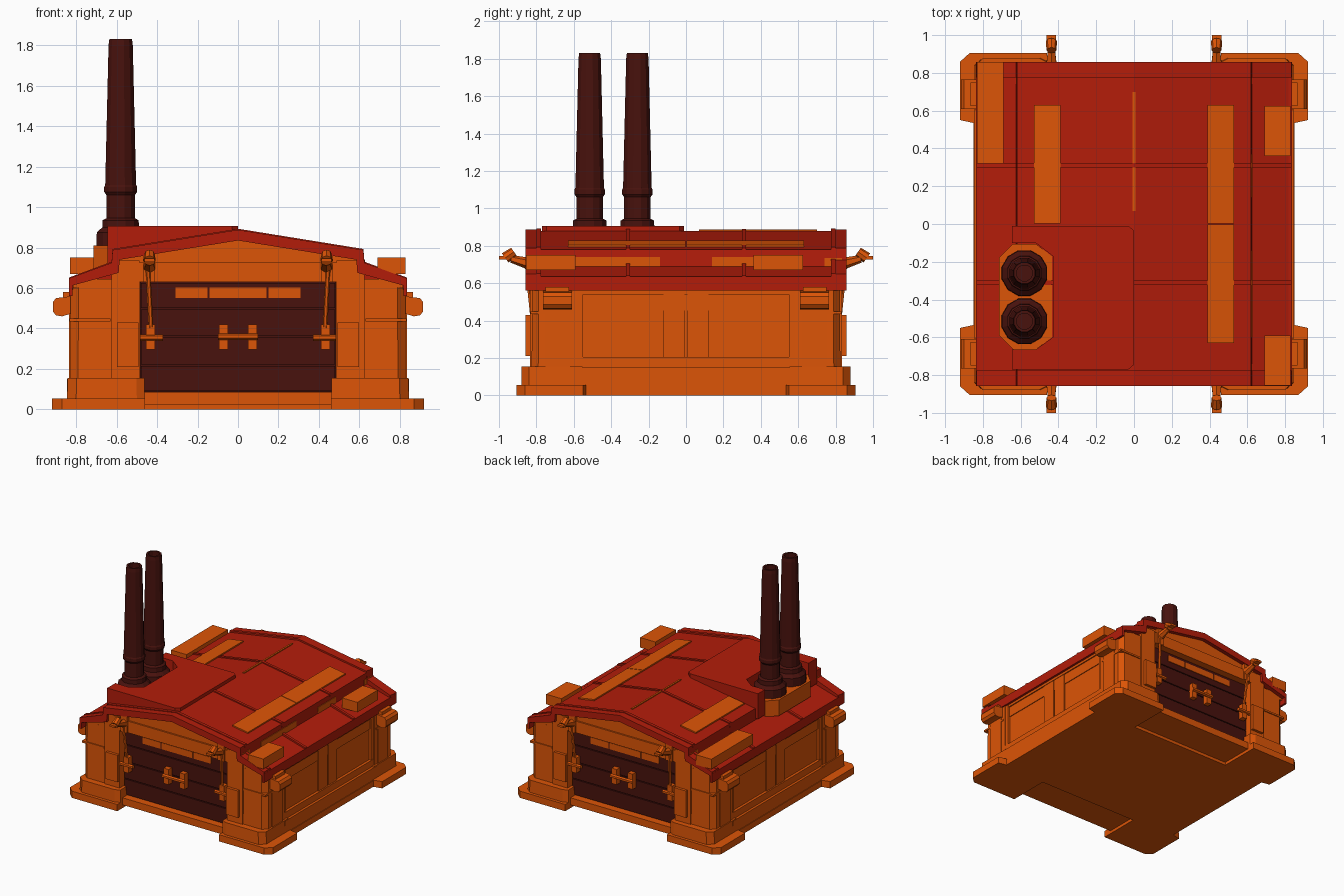
import bpy, bmesh, math
from mathutils import Vector

if "Cube" in bpy.data.objects:
    bpy.data.objects.remove(bpy.data.objects["Cube"])


def material(name, rgb):
    m = bpy.data.materials.new(name)
    m.diffuse_color = (*rgb, 1)
    m.use_nodes = True
    m.node_tree.nodes["Principled BSDF"].inputs["Base Color"].default_value = m.diffuse_color
    return m


ORANGE = material("orange", (0.72, 0.09, 0.002))
RED = material("red", (0.45, 0.012, 0.003))
DARK = material("dark_maroon", (0.065, 0.006, 0.004))


def finish(name, bm, mat, mirror=""):
    bmesh.ops.recalc_face_normals(bm, faces=bm.faces)
    me = bpy.data.meshes.new(name)
    bm.to_mesh(me)
    bm.free()
    me.materials.append(mat)
    ob = bpy.data.objects.new(name, me)
    bpy.context.collection.objects.link(ob)
    if mirror:
        mod = ob.modifiers.new("mirror", 'MIRROR')
        mod.use_axis = ("x" in mirror, "y" in mirror, False)
        mod.use_mirror_merge = False
    return ob


def prism(name, pts, axis, lo, hi, mat, mirror="", taper=1.0):
    """Extrude a 2D outline along an axis; taper scales the far end about its centre."""
    bm = bmesh.new()
    cu = sum(p[0] for p in pts) / len(pts)
    cv = sum(p[1] for p in pts) / len(pts)

    def put(u, v, w):
        return {"x": (w, u, v), "y": (u, w, v), "z": (u, v, w)}[axis]
    a = [bm.verts.new(put(u, v, lo)) for u, v in pts]
    b = [bm.verts.new(put(cu + (u - cu) * taper, cv + (v - cv) * taper, hi)) for u, v in pts]
    bm.faces.new(a)
    bm.faces.new(b)
    n = len(pts)
    for i in range(n):
        bm.faces.new((a[i], a[(i + 1) % n], b[(i + 1) % n], b[i]))
    return finish(name, bm, mat, mirror)


def box(name, x0, x1, y0, y1, z0, z1, mat, mirror="", taper=1.0):
    return prism(name, [(x0, y0), (x1, y0), (x1, y1), (x0, y1)], "z", z0, z1, mat, mirror, taper)


def lathe(name, profile, x, y, sides, mat):
    bm = bmesh.new()
    rings = []
    for r, z in profile:
        rings.append([bm.verts.new((x + r * math.cos(2 * math.pi * (i + .5) / sides),
                                    y + r * math.sin(2 * math.pi * (i + .5) / sides), z)) for i in range(sides)])
    for a, b in zip(rings, rings[1:]):
        for i in range(sides):
            j = (i + 1) % sides
            bm.faces.new((a[i], a[j], b[j], b[i]))
    bm.faces.new(rings[0])
    bm.faces.new(rings[-1])
    return finish(name, bm, mat)


def bar(name, p, q, r, sides, mat, mirror="", r2=None):
    bm = bmesh.new()
    p, q = Vector(p), Vector(q)
    d = q - p
    rot = d.to_track_quat('Z', 'Y').to_matrix().to_4x4()
    rot.translation = (p + q) / 2
    bmesh.ops.create_cone(bm, cap_ends=True, segments=sides, radius1=r, radius2=r if r2 is None else r2,
                          depth=d.length, matrix=rot)
    return finish(name, bm, mat, mirror)


# Foundation: slab, raised door sills, chamfered corner pads and plinths
box("base_slab", -.85, .85, -.56, .56, 0, .05, ORANGE)
box("door_sill", -.48, .48, .54, .835, .025, .083, ORANGE, "y")
prism("corner_pad", [(.46, .54), (.46, .905), (.87, .905), (.92, .86), (.92, .55), (.85, .535)],
      "z", 0, .055, ORANGE, "xy")
prism("corner_plinth", [(.46, .74), (.46, .86), (.50, .88), (.80, .88), (.845, .84), (.845, .55), (.76, .55)],
      "z", .05, .155, ORANGE, "xy", .985)
box("side_plinth", .70, .845, -.6, .6, .05, .15, ORANGE, "x")

# Building core
half = [(.803, .05), (.803, .60), (.60, .66), (.60, .75), (0, .85)]
prism("building_core", half + [(-x, z) for x, z in reversed(half[:-1])], "y", -.76, .76, ORANGE)

# Corner towers and door pilasters
prism("corner_tower", [(.60, .58), (.60, .825), (.79, .825), (.828, .79), (.828, .58)],
      "z", .15, .615, ORANGE, "xy", .985)
box("tower_top", .60, .815, .80, .823, .60, .645, ORANGE, "xy")
box("door_pilaster", .487, .625, .74, .835, .15, .735, ORANGE, "xy")
box("pilaster_plate", .492, .598, .83, .857, .21, .43, ORANGE, "xy")
box("tower_cornice", .63, .832, .60, .832, .435, .45, ORANGE, "xy")

# Gable over each door
prism("gable", [(-.62, .63), (.62, .63), (.62, .76), (0, .865), (-.62, .76)], "y", .75, .825, ORANGE, "y")
box("gable_beam", -.49, .49, .80, .838, .63, .725, ORANGE, "y")

# Side wall framing around recessed panels
box("side_top_rail", .77, .818, -.6, .6, .54, .60, ORANGE, "x")
box("side_bottom_rail", .77, .825, -.6, .6, .15, .205, ORANGE, "x")
box("side_panel_rail", .77, .809, -.56, .56, .455, .545, ORANGE, "x")
box("side_end_post", .77, .82, .55, .61, .15, .58, ORANGE, "xy")
box("side_center_pilaster", .77, .814, .008, .12, .20, .545, ORANGE, "xy")
box("side_buttress", .77, .835, .62, .75, .15, .48, ORANGE, "xy")

# Side lamp housings
prism("side_lamp", [(.82, .475), (.87, .46), (.90, .465), (.915, .485), (.915, .53), (.90, .55), (.82, .56)],
      "y", .61, .765, ORANGE, "xy")
box("side_lamp_cap", .80, .865, .625, .75, .55, .58, ORANGE, "xy")


# Roof: stepped profile, end bands and raised ribs
def roof_outline(lift, step, eave):
    top = [(0, .88 + lift), (.62, .78 + lift), (.625, step), (.835, eave)]
    low = [(.835, eave - .04), (.59, step - .05), (.585, .74), (0, .835)]
    side = top + low
    return side + [(-x, z) for x, z in reversed(side[1:-1])]


prism("roof", roof_outline(0, .69, .63), "y", -.80, .80, RED)
prism("roof_end", roof_outline(.008, .725, .648), "y", .79, .857, RED, "y")
prism("roof_end_rib", roof_outline(.013, .73, .652), "y", .775, .80, RED, "y")
prism("roof_middle_rib", roof_outline(.009, .705, .642), "y", .30, .322, RED, "y")
box("eave_fascia", .818, .836, -.857, .857, .56, .635, RED, "x")
box("ridge_trim", -.007, .007, .07, .70, .87, .886, ORANGE)


# Roof lights lie on the slope; lower windows stand in the step
def roof_light(name, s, y0, y1):
    prism(name, [(s * .39, .828), (s * .53, .805), (s * .53, .78), (s * .39, .80)], "y", y0, y1, ORANGE)


roof_light("right_roof_light_front", 1, -.63, -.003)
roof_light("right_roof_light_back", 1, .003, .63)
roof_light("left_roof_light", -1, .003, .63)
for name, y0, y1 in (("step_window_front", -.60, -.14), ("step_window_back", .14, .37)):
    box(name, .60, .627, y0, y1, .685, .74, ORANGE)

# Rooftop vent boxes along the eaves
for name, x0, x1, y0, y1 in (("front_right_vent", .69, .828, -.855, -.59), ("back_right_vent", .69, .828, .36, .625),
                             ("back_left_vent", -.83, -.69, .32, .858)):
    box(name, x0, x1, y0, y1, .67, .752, ORANGE)

# Chimney block with a notch, stadium-shaped footing, and two chimneys
prism("chimney_block", [(-.645, -.77), (-.03, -.77), (0, -.745), (0, -.035), (-.03, -.01), (-.645, -.01),
                        (-.645, -.10), (-.52, -.10), (-.43, -.17), (-.43, -.60), (-.52, -.665), (-.645, -.665)],
      "z", .70, .907, RED)
prism("chimney_footing", [(-.64, -.665), (-.52, -.665), (-.435, -.60), (-.435, -.17), (-.52, -.105), (-.64, -.105),
                          (-.715, -.18), (-.715, -.59)], "z", .68, .81, ORANGE)
for name, y in (("front_chimney", -.515), ("back_chimney", -.26)):
    lathe(name, [(.125, .80), (.122, .875), (.094, .90), (.092, .935), (.073, .945), (.073, 1.06), (.084, 1.075),
                 (.084, 1.10), (.079, 1.11), (.062, 1.80), (.058, 1.83), (.043, 1.83), (.043, 1.74)],
          -.58, y, 12, DARK)

# Doors: planked slabs with window strip
box("door", -.485, .485, .745, .775, .085, .632, DARK, "y")
for z0, z1 in ((.09, .215), (.222, .355), (.362, .495), (.502, .625)):
    box("door_plank", -.48, .48, .77, .785, z0, z1, DARK, "y")
for x0, x1 in ((-.31, -.15), (-.14, .14), (.15, .31)):
    box("door_window", x0, x1, .78, .791, .55, .602, ORANGE, "y")

# Door latches and hinge brackets
box("latch_plate", .05, .095, .78, .825, .295, .42, ORANGE, "xy")
bar("latch_bar", (-.10, .83, .36), (.10, .83, .36), .016, 6, ORANGE, "y")
box("hinge_bracket", .41, .455, .78, .83, .295, .42, ORANGE, "xy")
bar("hinge_pin", (.37, .825, .355), (.485, .825, .355), .016, 6, ORANGE, "xy")
bar("door_strut", (.43, .82, .40), (.445, .85, .69), .012, 6, ORANGE, "xy")

# Gable lamps on short brackets
box("lamp_mount", .41, .47, .82, .85, .63, .77, ORANGE, "xy")
bar("lamp_arm", (.437, .84, .705), (.437, .935, .73), .032, 6, ORANGE, "xy", .02)
bar("lamp_hood", (.437, .92, .768), (.437, .967, .735), .026, 8, ORANGE, "xy", .03)
box("lamp_bracket", .412, .462, .95, 1.0, .728, .745, ORANGE, "xy")
